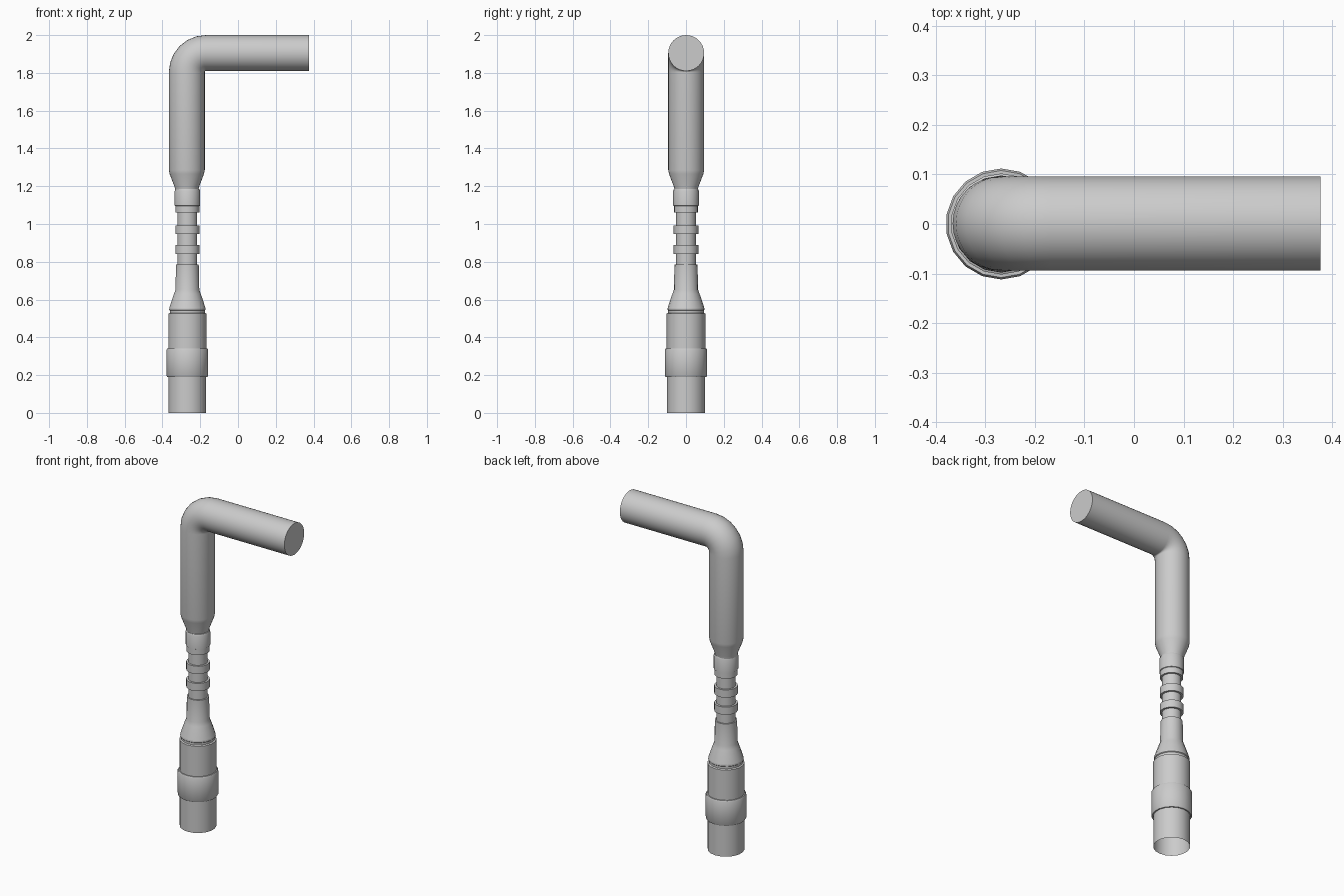
import bpy, bmesh, math
from mathutils import Vector

if "Cube" in bpy.data.objects:
    bpy.data.objects.remove(bpy.data.objects["Cube"])

AXIS_X = -0.268


def finish(name, bm, angle=35):
    bmesh.ops.recalc_face_normals(bm, faces=bm.faces)
    mesh = bpy.data.meshes.new(name)
    bm.to_mesh(mesh)
    bm.free()
    obj = bpy.data.objects.new(name, mesh)
    bpy.context.collection.objects.link(obj)
    bpy.ops.object.select_all(action='DESELECT')
    obj.select_set(True)
    bpy.context.view_layer.objects.active = obj
    bpy.ops.object.shade_smooth_by_angle(angle=math.radians(angle))
    return obj


def sweep(name, rings, sides, cap_start=False, cap_end=False):
    """Skin circles; each ring is (centre, radius, tilt of axis from z towards x)."""
    bm = bmesh.new()
    loops = []
    for centre, r, tilt in rings:
        u = Vector((math.cos(tilt), 0, -math.sin(tilt)))
        v = Vector((0, 1, 0))
        loop = []
        for i in range(sides):
            a = math.pi / 2 + math.tau * i / sides
            loop.append(bm.verts.new(Vector(centre) + r * (u * math.cos(a) + v * math.sin(a))))
        loops.append(loop)
    for a, b in zip(loops, loops[1:]):
        for i in range(sides):
            j = (i + 1) % sides
            bm.faces.new((a[i], a[j], b[j], b[i]))
    if cap_start:
        bm.faces.new(loops[0])
    if cap_end:
        bm.faces.new(loops[-1])
    return finish(name, bm)


def lathe(name, profile, sides=18):
    return sweep(name, [((AXIS_X, 0, z), r, 0) for r, z in profile], sides)


# Open-ended socket with raised collar
lathe("socket", [
    (0.101, 0), (0.101, 0.19), (0.108, 0.19), (0.112, 0.196), (0.112, 0.334),
    (0.108, 0.342), (0.102, 0.342), (0.102, 0.525), (0.094, 0.529),
    (0.094, 0.542), (0.098, 0.546), (0.097, 0.555)])

# Tapered shoulder leading to the narrow neck
lathe("shoulder", [
    (0.097, 0.555), (0.085, 0.593), (0.072, 0.63), (0.064, 0.652),
    (0.061, 0.785), (0.053, 0.785)])

# Narrow core running through the rings
lathe("neck_core", [(0.053, 0.785), (0.053, 1.07)])

# Two plain grip rings
for i, z in enumerate((0.842, 0.946)):
    lathe(f"neck_ring_{i + 1}", [
        (0.052, z), (0.065, z), (0.065, z + 0.047), (0.052, z + 0.047)])

# Taller top ring with a small step
lathe("top_collar", [
    (0.052, 1.06), (0.064, 1.06), (0.064, 1.095), (0.068, 1.097),
    (0.068, 1.175), (0.064, 1.185), (0.055, 1.187)])

# Bent pipe: taper, straight, tight elbow, straight to a capped end
PX, R, BEND = -0.271, 0.095, 0.101
rings = [((PX, 0.001, 1.175), 0.062, 0), ((PX, 0.001, 1.195), 0.064, 0),
         ((PX, 0.001, 1.265), 0.091, 0), ((PX, 0.001, 1.285), R, 0)]
cx, cz = PX + BEND, 1.905 - BEND
STEPS = 6
for k in range(STEPS + 1):
    t = math.pi / 2 * k / STEPS
    rings.append(((cx - BEND * math.cos(t), 0.001, cz + BEND * math.sin(t)), R, t))
rings.append(((0.376, 0.001, 1.905), R, math.pi / 2))
sweep("bent_pipe", rings, 32, cap_end=True)
